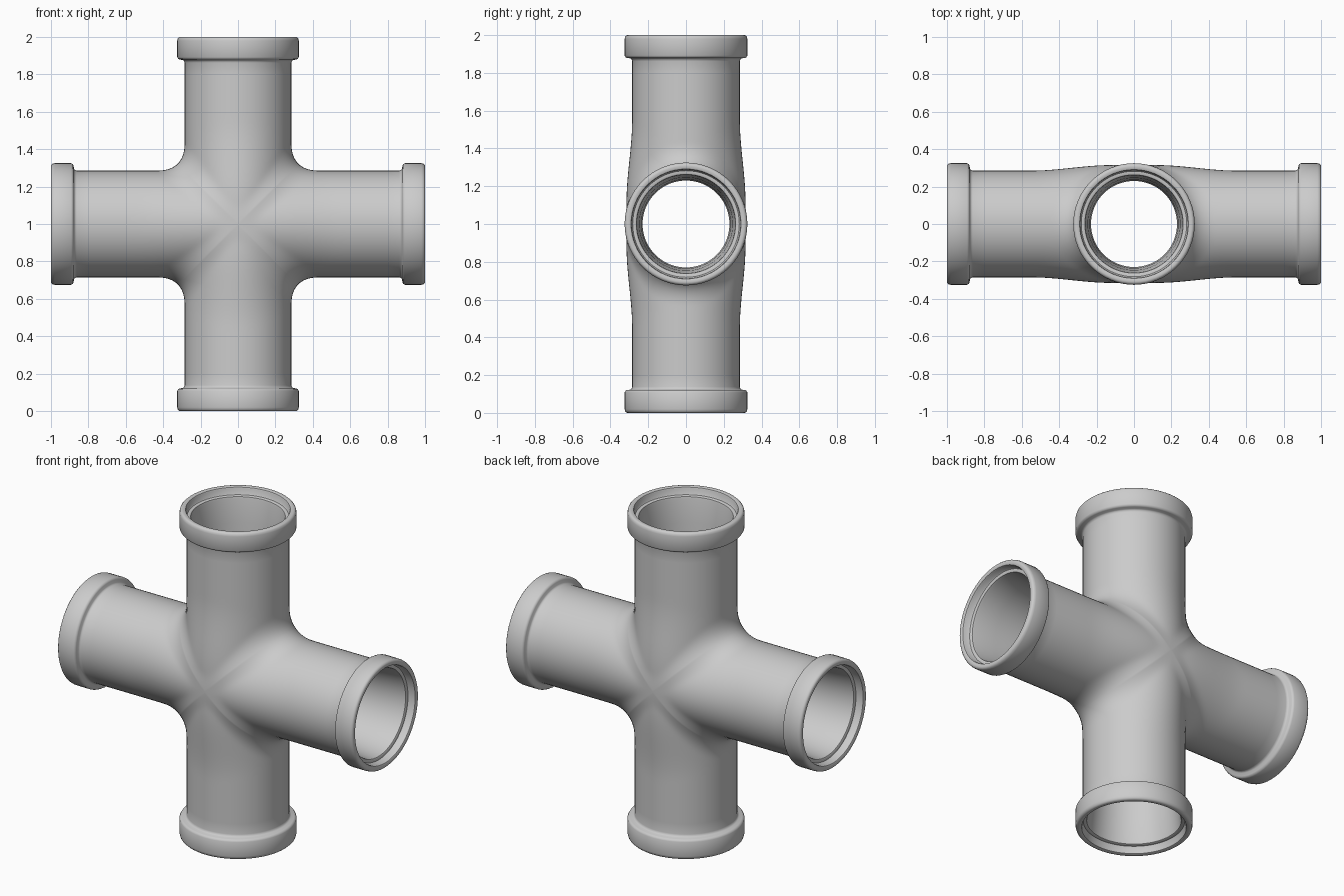
import bpy, bmesh, math
from mathutils import Matrix

if "Cube" in bpy.data.objects:
    bpy.data.objects.remove(bpy.data.objects["Cube"])

SEG = 64          # sides around each pipe
R, BORE = 0.285, 0.23
STEPS = 22        # rings between the junction seam and the straight pipe


def outer_radius(a, th):
    """Radius of the filleted union of two crossing cylinders at axial distance a."""
    k = 0.02 + 0.13 * (1 - math.cos(th) ** 4)
    lo, hi = R - 0.01, R + 0.08
    for _ in range(30):
        s = (lo + hi) / 2
        d1, d2 = s - R, math.hypot(a, s * math.cos(th)) - R
        h = max(k - abs(d1 - d2), 0) / k
        if min(d1, d2) - h * h * k / 4 < 0:
            lo = s
        else:
            hi = s
    return lo


def seam_radius(th):
    return R + (0.02 + 0.13 * (1 - math.cos(th) ** 4)) / 4


def swell(a, y, h):
    """Gentle front and back bulge around the crossing."""
    t = min(max((math.hypot(a, h) - 0.12) / 0.43, 0), 1)
    return y * (1 + 0.105 * (1 - t * t * (3 - 2 * t)))


# Collar and socket profile (axial, radius), from outer pipe round to the bore
COLLAR = [(0.80, R), (0.862, R), (0.872, 0.288), (0.877, 0.295), (0.879, 0.312),
          (0.883, 0.320), (0.892, 0.325), (0.980, 0.325), (0.992, 0.322),
          (0.999, 0.315), (1.0, 0.308), (1.0, 0.297), (0.997, 0.291),
          (0.990, 0.288), (0.960, 0.286), (0.955, 0.282), (0.955, 0.268),
          (0.952, 0.263), (0.940, 0.260), (0.80, 0.247), (0.60, 0.236), (0.40, BORE)]

angles = [2 * math.pi * i / SEG for i in range(SEG)]


def arm_rings():
    rings = []
    # outer wall from the diagonal seam out to the straight pipe
    for j in range(STEPS + 1):
        t = (j / STEPS) ** 1.4
        ring = []
        for th in angles:
            s0 = seam_radius(th)
            a0 = s0 * abs(math.sin(th))
            a = a0 + (0.62 - a0) * t
            s = s0 if j == 0 else outer_radius(a, th)
            y, h = s * math.cos(th), s * math.sin(th)
            ring.append((a, swell(a, y, h), h))
        rings.append(ring)
    # collar, rim, socket and tapered bore
    for a, r in COLLAR:
        rings.append([(a, r * math.cos(th), r * math.sin(th)) for th in angles])
    # inner seam where the bores meet
    rings.append([(BORE * abs(math.sin(th)), BORE * math.cos(th), BORE * math.sin(th))
                  for th in angles])
    return rings


# Four identical arms welded along their diagonal seams
bm = bmesh.new()
rings = arm_rings()
for q in range(4):
    rot = Matrix.Translation((0, 0, 1)) @ Matrix.Rotation(q * math.pi / 2, 4, 'Y')
    vs = [[bm.verts.new(rot @ Matrix.Translation(p).translation) for p in ring] for ring in rings]
    for r0, r1 in zip(vs, vs[1:]):
        for i in range(SEG):
            n = (i + 1) % SEG
            bm.faces.new((r0[i], r0[n], r1[n], r1[i]))
bmesh.ops.remove_doubles(bm, verts=bm.verts, dist=0.0005)
bmesh.ops.recalc_face_normals(bm, faces=bm.faces)

mesh = bpy.data.meshes.new("cross_pipe_fitting")
bm.to_mesh(mesh)
bm.free()
fitting = bpy.data.objects.new("cross_pipe_fitting", mesh)
bpy.context.collection.objects.link(fitting)
bpy.context.view_layer.objects.active = fitting
fitting.select_set(True)
bpy.ops.object.shade_smooth_by_angle(angle=math.radians(40))
